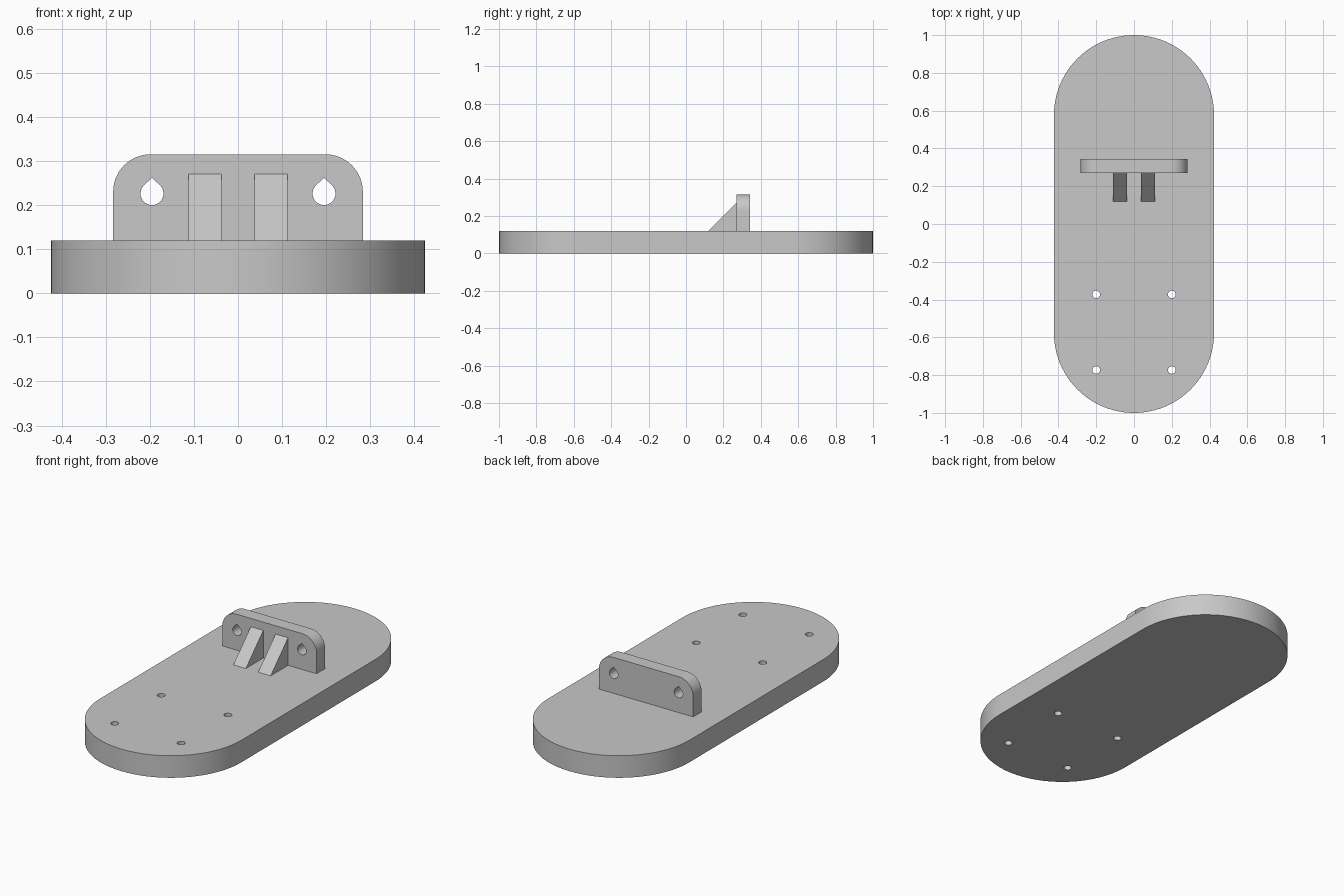
import bpy, bmesh
from math import pi, sin, cos
from mathutils import Vector

cube = bpy.data.objects.get("Cube")
if cube:
    bpy.data.objects.remove(cube, do_unlink=True)

# One grey material for everything
grey = bpy.data.materials.new("light grey")
grey.use_nodes = True
GREY = (0.58, 0.58, 0.58, 1)
grey.diffuse_color = GREY
grey.node_tree.nodes["Principled BSDF"].inputs["Base Color"].default_value = GREY


def arc(cx, cy, r, start, end, steps):
    angles = [start + (end - start) * i / steps for i in range(steps + 1)]
    return [(cx + r * cos(a), cy + r * sin(a)) for a in angles]


def prism(name, outline, place, low, high):
    """Extrude a 2D outline; place(u, v, d) maps it into space."""
    bm = bmesh.new()
    face = bm.faces.new([bm.verts.new(place(u, v, low)) for u, v in outline])
    side = bmesh.ops.extrude_face_region(bm, geom=[face])["geom"]
    shift = Vector(place(0, 0, high)) - Vector(place(0, 0, low))
    bmesh.ops.translate(bm, vec=shift, verts=[v for v in side if isinstance(v, bmesh.types.BMVert)])
    bmesh.ops.recalc_face_normals(bm, faces=bm.faces)
    mesh = bpy.data.meshes.new(name)
    bm.to_mesh(mesh)
    bm.free()
    mesh.materials.append(grey)
    obj = bpy.data.objects.new(name, mesh)
    bpy.context.collection.objects.link(obj)
    return obj


def activate(obj):
    bpy.ops.object.select_all(action="DESELECT")
    obj.select_set(True)
    bpy.context.view_layer.objects.active = obj


def drill(obj, cutters):
    activate(obj)
    for cutter in cutters:
        mod = obj.modifiers.new("hole", "BOOLEAN")
        mod.operation = "DIFFERENCE"
        mod.solver = "EXACT"
        mod.object = cutter
        bpy.ops.object.modifier_apply(modifier=mod.name)
        bpy.data.objects.remove(cutter, do_unlink=True)
    bpy.ops.object.shade_smooth_by_angle(angle=pi / 6)


def flat(u, v, d):      # outline on the ground, depth upward
    return (u, v, d)


def upright(u, v, d):   # outline facing front, depth along y
    return (u, d, v)


def sideways(u, v, d):  # outline facing sideways, depth along x
    return (d, u, v)


# Rounded base board with four screw holes
TOP = 0.12
R = 0.424
stadium = arc(0, 1 - R, R, 0, pi, 48) + arc(0, R - 1, R, pi, 2 * pi, 48)
board = prism("base_board", stadium, flat, 0, TOP)
drill(board, [prism("screw_cutter", arc(x, y, 0.02, 0, 2 * pi, 32)[:-1], flat, -0.1, 0.3)
              for x in (-0.2, 0.2) for y in (-0.773, -0.373)])

# Upright bracket with rounded top corners and teardrop holes
W, H, C = 0.283, 0.315, 0.085
FRONT, BACK = 0.27, 0.343
outline = ([(-W, TOP), (W, TOP)] + arc(W - C, H - C, C, 0, pi / 2, 16)
           + arc(C - W, H - C, C, pi / 2, pi, 16))
bracket = prism("bracket_plate", outline, upright, FRONT, BACK)
drill(bracket, [prism("teardrop_cutter",
                      arc(x, 0.226, 0.026, 0.75 * pi, 2.25 * pi, 28) + [(x, 0.262)],
                      upright, FRONT - 0.1, BACK + 0.1)
                for x in (-0.195, 0.195)])

# Pair of triangular braces in front of the bracket
triangle = [(FRONT - 0.15, TOP), (FRONT, TOP), (FRONT, TOP + 0.15)]
for side, name in ((1, "left_brace"), (-1, "right_brace")):
    prism(name, triangle, sideways, side * 0.037, side * 0.112)
